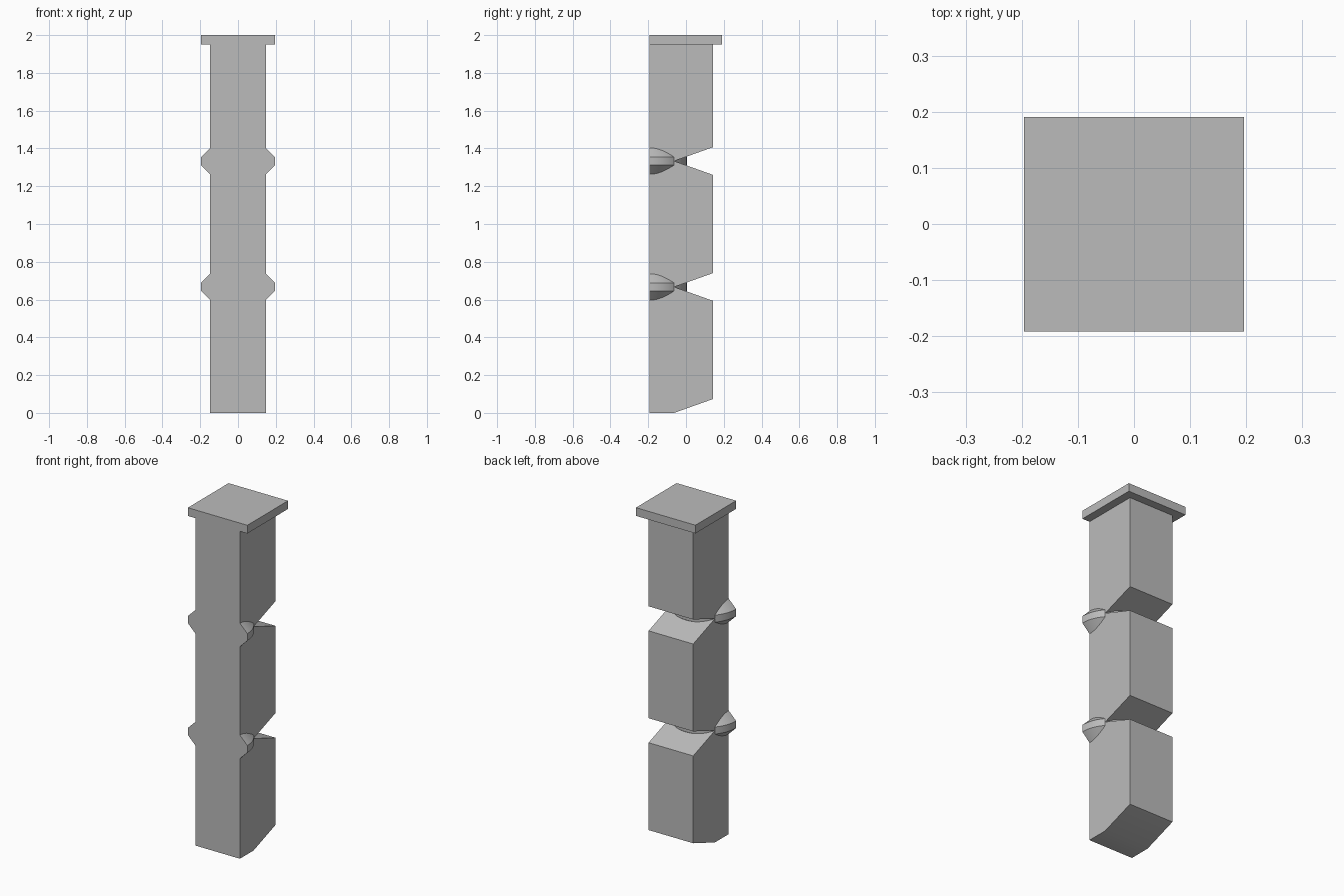
import bpy
import bmesh
import math

if "Cube" in bpy.data.objects:
    bpy.data.objects.remove(bpy.data.objects["Cube"])

HALF_W, FRONT, BACK = 0.147, -0.192, 0.142   # column extents
LIP = 0.049                                  # cap overhang and thickness
SEG = 2 / 3                                  # height of one segment
PIVOT_Y, SLOPE = -0.063, 0.073               # notch tip and notch half height

grey = bpy.data.materials.new("plain grey")
grey.diffuse_color = (0.5, 0.5, 0.5, 1)
grey.use_nodes = True
grey.node_tree.nodes["Principled BSDF"].inputs["Base Color"].default_value = grey.diffuse_color


def make_object(name, bm):
    bmesh.ops.recalc_face_normals(bm, faces=bm.faces)
    mesh = bpy.data.meshes.new(name)
    bm.to_mesh(mesh)
    bm.free()
    mesh.materials.append(grey)
    obj = bpy.data.objects.new(name, mesh)
    bpy.context.collection.objects.link(obj)
    return obj


def loft(name, rings):
    """Closed solid skinned through a list of equal-length point rings."""
    bm = bmesh.new()
    loops = [[bm.verts.new(p) for p in ring] for ring in rings]
    for a, b in zip(loops, loops[1:]):
        n = len(a)
        for i in range(n):
            j = (i + 1) % n
            bm.faces.new((a[i], a[j], b[j], b[i]))
    bm.faces.new(loops[0])
    bm.faces.new(loops[-1])
    return make_object(name, bm)


# Column: side profile with wedge notches, extruded across x
profile = [(FRONT, 2.0 - LIP / 2), (FRONT, 0), (PIVOT_Y, 0), (BACK, SLOPE)]
for k in (1, 2):
    z = k * SEG
    profile += [(BACK, z - SLOPE), (PIVOT_Y, z), (BACK, z + SLOPE)]
profile.append((BACK, 2.0 - LIP / 2))
column = loft("segmented_column",
              [[(x, y, z) for y, z in profile] for x in (-HALF_W, HALF_W)])

# Cap plate, flush with the front
w, b = HALF_W + LIP, BACK + LIP
cap = loft("cap_plate",
           [[(-w, FRONT, z), (w, FRONT, z), (w, b, z), (-w, b, z)]
            for z in (2 - LIP, 2)])

# Hinge discs: half round, bevelled above and below, flush with the front
parts = [cap]
STEPS = 48
for k in (1, 2):
    rings = []
    for r, h in ((0.10, -0.117), (w, -0.021), (w, 0.021), (0.10, 0.117)):
        rings.append([(r * math.cos(math.pi * i / STEPS),
                       FRONT + r * math.sin(math.pi * i / STEPS),
                       k * SEG + h) for i in range(STEPS + 1)])
    parts.append(loft("hinge_disc_%d" % k, rings))

# Join everything into one clean solid
bpy.context.view_layer.objects.active = column
column.select_set(True)
for part in parts:
    mod = column.modifiers.new("union", 'BOOLEAN')
    mod.operation = 'UNION'
    mod.solver = 'EXACT'
    mod.object = part
    bpy.ops.object.modifier_apply(modifier=mod.name)
    bpy.data.objects.remove(part)

bpy.ops.object.shade_smooth_by_angle(angle=math.radians(30))
